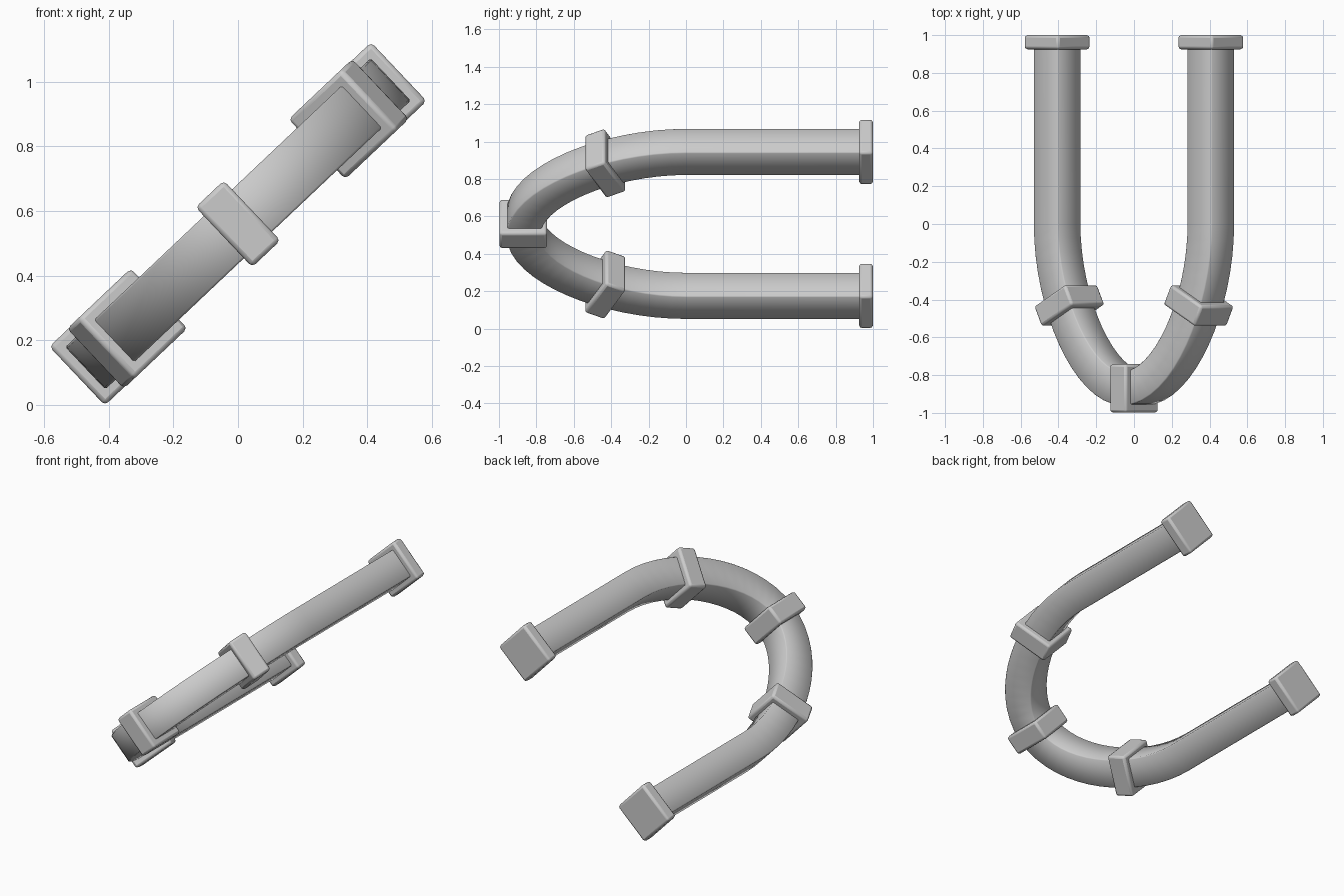
import bpy, bmesh, math
from mathutils import Vector, Matrix

if "Cube" in bpy.data.objects:
    bpy.data.objects.remove(bpy.data.objects["Cube"])

TILT = math.radians(43.4)          # tilt of the U plane
D = Vector((math.cos(TILT), 0, math.sin(TILT)))    # across the legs
N = Vector((-math.sin(TILT), 0, math.cos(TILT)))   # out of the U plane
Y = Vector((0, 1, 0))
C = Vector((0, 0, 0.56))
R, APEX = 0.56, -0.87


def finish(bm, name, bevel, segs=2):
    bmesh.ops.recalc_face_normals(bm, faces=bm.faces)
    me = bpy.data.meshes.new(name)
    bm.to_mesh(me)
    bm.free()
    ob = bpy.data.objects.new(name, me)
    bpy.context.collection.objects.link(ob)
    if bevel:
        m = ob.modifiers.new("soft_edges", 'BEVEL')
        m.width, m.segments = bevel, segs
    bpy.ops.object.select_all(action='DESELECT')
    ob.select_set(True)
    bpy.context.view_layer.objects.active = ob
    bpy.ops.object.shade_smooth_by_angle(angle=math.radians(50))
    return ob


def bend(t):
    """Point (s, y) and tangent on one half of the bend."""
    p = [Vector(v) for v in ((R, 0), (R, -0.42), (0.29, APEX), (0, APEX))]
    u = 1 - t
    pos = u**3*p[0] + 3*u*u*t*p[1] + 3*u*t*t*p[2] + t**3*p[3]
    tan = u*u*(p[1]-p[0]) + 2*u*t*(p[2]-p[1]) + t*t*(p[3]-p[2])
    return pos, tan.normalized()


# square pipe swept along the U
half = [(Vector((R, 0.96)), Vector((0, -1)))] + [bend(i/16) for i in range(17)]
path = half + [(Vector((-p.x, p.y)), Vector((t.x, -t.y))) for p, t in half[-2::-1]]
h, c = 0.09, 0.006
profile = [(h, h-c), (h-c, h), (c-h, h), (-h, h-c), (-h, c-h), (c-h, -h), (h-c, -h), (h, c-h)]
bm = bmesh.new()
rings = []
for p, t in path:
    out = D*(-t.y) + Y*t.x
    rings.append([bm.verts.new(C + D*p.x + Y*p.y + out*a + N*b) for a, b in profile])
n = len(profile)
for r0, r1 in zip(rings, rings[1:]):
    for i in range(n):
        bm.faces.new((r0[i], r0[(i+1) % n], r1[(i+1) % n], r1[i]))
bm.faces.new(rings[0])
bm.faces.new(rings[-1])
finish(bm, "u_pipe", 0)


# square collars and end caps
def block(name, s, y, tangent, thick, width):
    t = (D*tangent[0] + Y*tangent[1]).normalized()
    out = t.cross(N)
    rot = Matrix((out, t, N)).transposed().to_4x4()
    bm = bmesh.new()
    bmesh.ops.create_cube(bm, size=1)
    bmesh.ops.transform(bm, verts=bm.verts, matrix=Matrix.Translation(C + D*s + Y*y) @ rot
                        @ Matrix.Diagonal((width, thick, width, 1)))
    finish(bm, name, 0.014)


block("middle_collar", 0, APEX, (1, 0), 0.12, 0.255)
p, t = bend(0.35)
a = math.radians(27)
for side, sgn in (("right", 1), ("left", -1)):
    block(side + "_collar", sgn*p.x, p.y, (-sgn*math.sin(a), -math.cos(a)), 0.12, 0.255)
    block(side + "_end_cap", sgn*R, 0.9625, (0, 1), 0.075, 0.25)
